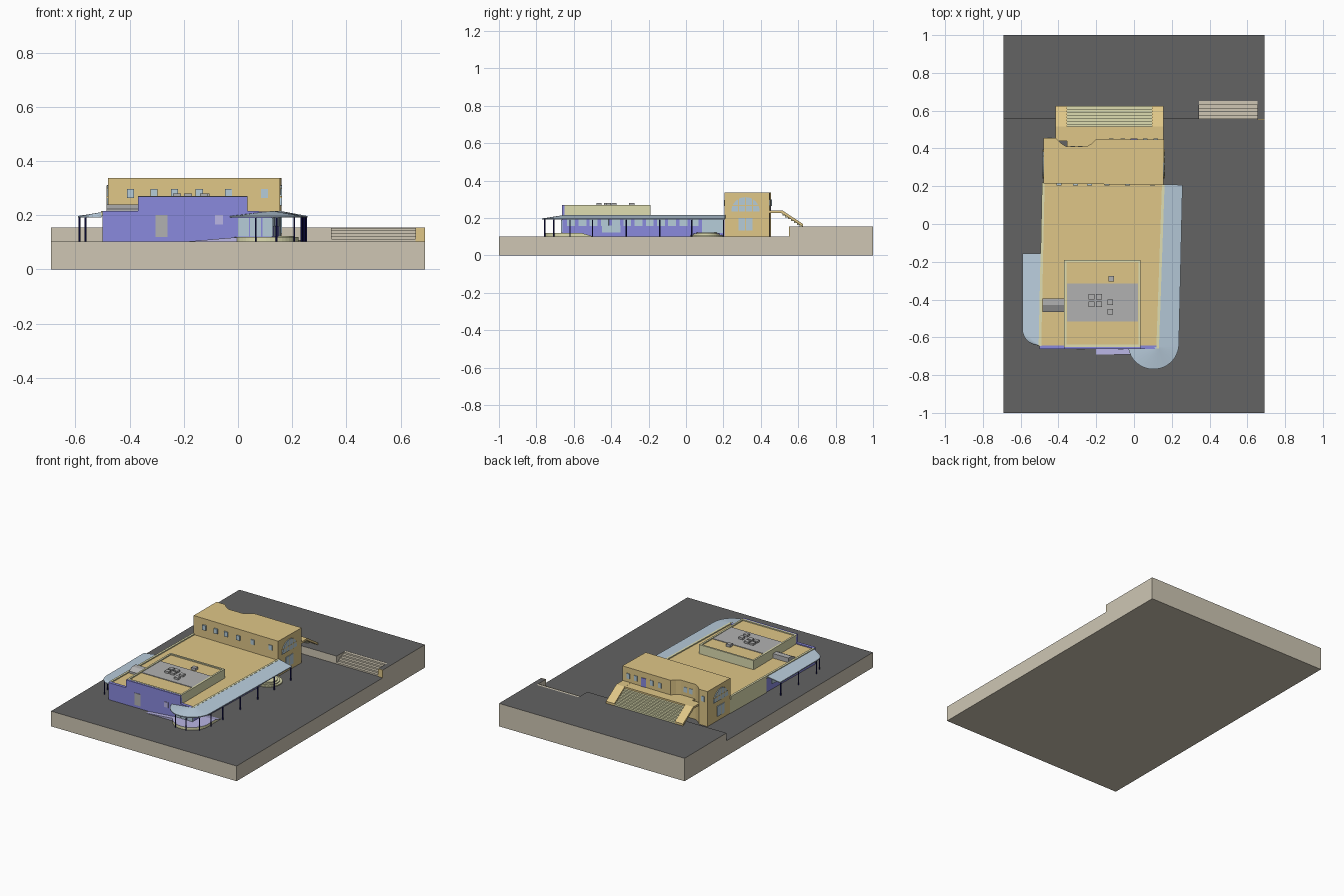
import bpy, bmesh
from math import sin, cos, pi, radians
from mathutils import Vector

if "Cube" in bpy.data.objects:
    bpy.data.objects.remove(bpy.data.objects["Cube"])


def mat(name, hexa):
    m = bpy.data.materials.new(name)
    lin = [(int(hexa[i:i + 2], 16) / 255) ** 2.2 for i in (0, 2, 4)]
    m.diffuse_color = (*lin, 1)
    m.use_nodes = True
    m.node_tree.nodes["Principled BSDF"].inputs["Base Color"].default_value = m.diffuse_color
    return m


TAN, CREAM, BEIGE = mat("tan", "DEC586"), mat("cream", "DEDDB0"), mat("beige", "CDC5B2")
DARK, PURPLE, LILAC = mat("asphalt", "636363"), mat("purple", "8888DC"), mat("lilac", "B8B4E4")
GLASS, SKY, GREY = mat("glass", "B4CBD8"), mat("canopy", "B8CCDC"), mat("grey", "B0B0B0")
NAVY = mat("navy", "1C1C60")


def finish(name, bm, m, top=None):
    bmesh.ops.recalc_face_normals(bm, faces=bm.faces[:])
    if top:
        for f in bm.faces:
            f.material_index = int(f.normal.z > 0.7)
    me = bpy.data.meshes.new(name)
    bm.to_mesh(me)
    bm.free()
    me.materials.append(m)
    if top:
        me.materials.append(top)
    ob = bpy.data.objects.new(name, me)
    bpy.context.collection.objects.link(ob)
    return ob


def prism(name, pts, a, b, m, top=None, axis='z'):
    """Extrude a 2D outline from a to b along an axis."""
    put = {'z': lambda p, h: (p[0], p[1], h),
           'x': lambda p, h: (h, p[0], p[1]),
           'y': lambda p, h: (p[0], h, p[1])}[axis]
    bm = bmesh.new()
    lo = [bm.verts.new(put(p, a)) for p in pts]
    hi = [bm.verts.new(put(p, b)) for p in pts]
    bm.faces.new(lo)
    bm.faces.new(hi)
    for i in range(len(pts)):
        j = (i + 1) % len(pts)
        bm.faces.new((lo[i], lo[j], hi[j], hi[i]))
    return finish(name, bm, m, top)


def box(name, x0, x1, y0, y1, z0, z1, m, top=None):
    return prism(name, [(x0, y0), (x1, y0), (x1, y1), (x0, y1)], z0, z1, m, top)


def panel(name, a, b, z0, z1, m, t=0.004):
    """Thin upright panel centred on the plan line a-b."""
    a, b = Vector(a), Vector(b)
    d = (b - a).normalized()
    n = Vector((-d.y, d.x)) * t
    return prism(name, [a + n, b + n, b - n, a - n], z0, z1, m)


def arc(cx, cy, r, a0, a1, n=16):
    return [(cx + r * cos(radians(a0 + (a1 - a0) * i / n)),
             cy + r * sin(radians(a0 + (a1 - a0) * i / n))) for i in range(n + 1)]


def canopy(name, inner, outer, zi, zo, t=0.006):
    """Sloping roof sheet lofted between two plan lines."""
    bm = bmesh.new()
    rows = [[bm.verts.new((p[0], p[1], z)) for p in pts]
            for pts, z in ((inner, zi), (outer, zo), (outer, zo - t), (inner, zi - t))]
    n = len(inner)
    for k in range(4):
        r, s = rows[k], rows[(k + 1) % 4]
        for i in range(n - 1):
            bm.faces.new((r[i], r[i + 1], s[i + 1], s[i]))
    bm.faces.new([r[0] for r in rows])
    bm.faces.new([r[-1] for r in rows])
    bmesh.ops.remove_doubles(bm, verts=bm.verts[:], dist=1e-5)
    return finish(name, bm, SKY)


G, T = 0.102, 0.154   # street level and terrace level

# Ground, raised rear terrace and its recessed steps
notch = [(0.345, 0.555), (0.345, 0.65), (0.655, 0.65), (0.655, 0.555)]
prism("street_ground", [(0.69, -1), (0.69, 0.555)] + notch[::-1] + [(-0.69, 0.555), (-0.69, -1)], 0, G, BEIGE, DARK)
prism("rear_terrace", [(-0.69, 0.555)] + notch + [(0.69, 0.555), (0.69, 1), (-0.69, 1)], 0, T, BEIGE, DARK)
for i in range(5):
    box("terrace_step", 0.345, 0.655, 0.555 + i * 0.019, 0.574 + i * 0.019, 0, G + (i + 1) * 0.0102, BEIGE)
box("terrace_pier", 0.655, 0.69, 0.551, 0.556, G, T, TAN)

# Main hall with parapets
A, B, C, D = (-0.498, -0.645), (0.125, -0.66), (0.155, 0.21), (-0.48, 0.22)
prism("main_hall", [A, B, C, D], G, 0.209, PURPLE, TAN)
panel("right_parapet", B, C, 0.198, 0.216, CREAM, 0.007)
panel("left_parapet", A, D, 0.198, 0.216, CREAM, 0.007)
panel("left_rear_wall", (-0.489, -0.15), D, G, 0.2, CREAM, 0.003)

# Raised roof block with parapet, grey deck and skylights
box("upper_block", -0.37, 0.035, -0.65, -0.19, 0.2, 0.263, CREAM, TAN)
for x in (-0.37, 0.023):
    box("upper_parapet_side", x, x + 0.012, -0.65, -0.19, 0.255, 0.27, CREAM)
for y in (-0.65, -0.202):
    box("upper_parapet_end", -0.37, 0.035, y, y + 0.012, 0.255, 0.27, CREAM)
box("roof_deck", -0.356, 0.022, -0.515, -0.315, 0.26, 0.267, GREY)
for x, y in [(-.225, -.385), (-.185, -.385), (-.225, -.425), (-.185, -.425), (-.125, -.415), (-.125, -.465), (-.12, -.29)]:
    box("skylight", x - 0.015, x + 0.015, y - 0.014, y + 0.014, 0.262, 0.28, GREY)
prism("roof_hatch", [(-0.465, 0.205), (-0.465, 0.222), (-0.43, 0.24), (-0.395, 0.24), (-0.395, 0.205)],
      -0.485, -0.37, GREY, axis='x')

# Purple front facade with door and window
prism("front_facade", [(-0.5, G), (0.125, G), (0.125, 0.213), (0.035, 0.216), (0.035, 0.269), (-0.37, 0.269),
                       (-0.37, 0.216), (-0.5, 0.216)], -0.662, -0.642, PURPLE, axis='y')
box("front_door", -0.305, -0.26, -0.665, -0.66, 0.12, 0.2, GREY)
box("front_window", -0.085, -0.055, -0.665, -0.66, 0.165, 0.2, LILAC)
for x in (0.02, 0.065, 0.11):
    box("entrance_glass", x - 0.02, x + 0.02, -0.667, -0.66, 0.122, 0.19, GLASS)


# Right hall wall: window row, door and glazed corner
def on_right(y):
    return (0.125 + 0.03 * (y + 0.66) / 0.87, y)


for i in range(12):
    y = -0.635 + i * 0.06
    panel("side_window", on_right(y), on_right(y + 0.042), 0.158, 0.192, GLASS)
panel("side_door", on_right(-0.45), on_right(-0.35), 0.122, 0.16, GLASS)
panel("side_glazing", on_right(0.085), on_right(0.2), 0.12, 0.192, GLASS)
for i in range(5):
    y = -0.6 + i * 0.085
    panel("left_window", (-0.496, y), (-0.49, y + 0.05), 0.14, 0.19, GLASS)

# Canopies and posts
round_end = arc(0.103, -0.634, 0.135, 0, -168, 20)
canopy("right_canopy", [C] + [(0.128, -0.65)] * len(round_end), [(0.257, 0.207)] + round_end, 0.216, 0.197)
corner = arc(-0.505, -0.556, 0.086, 180, 270, 8)
canopy("left_canopy", [(-0.487, -0.155), (-0.496, -0.55)] + [(-0.498, -0.645)] * 8,
       [(-0.591, -0.155)] + corner, 0.212, 0.197)
posts = [(0.252 - 0.018 * (0.2 - y) / 0.85, y) for y in (0.2, 0.03, -0.14, -0.32, -0.5, -0.62)]
posts += [arc(0.103, -0.634, 0.128, 0, a, 1)[1] for a in (-35, -72, -107)]
posts += [(-0.585, -0.17), (-0.585, -0.36), (-0.585, -0.55), (-0.563, -0.613)]
for x, y in posts:
    prism("canopy_post", arc(x, y, 0.0035, 0, 315, 7), G, 0.195, NAVY)

# Entrance platform, ramps and side steps
prism("entrance_platform", arc(0.103, -0.634, 0.12, 0, -180, 24), G, 0.12, CREAM, LILAC)
prism("platform_ramp", [(-0.636, G), (-0.636, 0.12), (-0.56, 0.12), (-0.5, G)], 0.12, 0.222, CREAM, LILAC, 'x')
prism("front_ramp", [(-0.2, G), (0.0, G), (0.0, 0.119)], -0.69, -0.655, LILAC, axis='y')
for i, r in enumerate((0.085, 0.07, 0.055)):
    prism("side_step", arc(0.15, 0.11, r, -90, 90, 20), G, G + 0.007 * (i + 1), CREAM)

# Rear block with a notched back
prism("rear_block", [(-0.48, 0.215), (0.155, 0.206), (0.16, 0.447), (-0.2, 0.45), (-0.225, 0.425), (-0.25, 0.411),
                     (-0.36, 0.411), (-0.39, 0.43), (-0.415, 0.455), (-0.478, 0.455)], G, 0.337, TAN)
for x in (-0.397, -0.31, -0.235, -0.143, -0.035, 0.097):
    box("rear_block_front_window", x - 0.013, x + 0.013, 0.203, 0.222, 0.264, 0.296, GLASS)
for x in (0.115, 0.06, -0.06, -0.12, -0.285, -0.325, -0.445):
    y = 0.41 if -0.36 < x < -0.25 else (0.455 if x < -0.4 else 0.448)
    box("rear_window", x - 0.012, x + 0.012, y - 0.006, y + 0.004, 0.264, 0.298, GLASS)
box("rear_door", -0.018, 0.018, 0.44, 0.453, 0.24, 0.298, PURPLE)

# Arched end windows with bars, both ends
for x0, x1 in ((0.15, 0.162), (-0.484, -0.47)):
    prism("arched_window", arc(0.318, 0.235, 0.076, 0, 180), x0, x1, GLASS, axis='x')
    prism("lower_window", [(0.28, 0.132), (0.356, 0.132), (0.356, 0.2), (0.28, 0.2)], x0, x1, GLASS, axis='x')
    for y in (0.28, 0.318, 0.356):
        h = 0.31 if y == 0.318 else 0.3
        box("arch_bar", x0 - 0.001, x1 + 0.001, y - 0.003, y + 0.003, 0.235, h, TAN)
    box("arch_cross_bar", x0 - 0.001, x1 + 0.001, 0.245, 0.392, 0.264, 0.27, TAN)
    box("lower_window_bar", x0 - 0.001, x1 + 0.001, 0.315, 0.321, 0.132, 0.2, TAN)

# Rear open stair: side stringers, landing and treads
side = [(0.44, 0.24), (0.515, 0.24), (0.625, 0.168), (0.625, 0.153), (0.508, 0.227), (0.44, 0.227)]
for x0, x1 in ((-0.415, -0.355), (0.095, 0.157)):
    prism("stair_stringer", side, x0, x1, TAN, axis='x')
box("stair_landing", -0.355, 0.095, 0.405, 0.515, 0.227, 0.239, TAN)
for i in range(7):
    y, z = 0.515 + i * 0.0155, 0.228 - i * 0.0105
    box("stair_tread", -0.355, 0.095, y, y + 0.0155, z - 0.014, z, CREAM)
